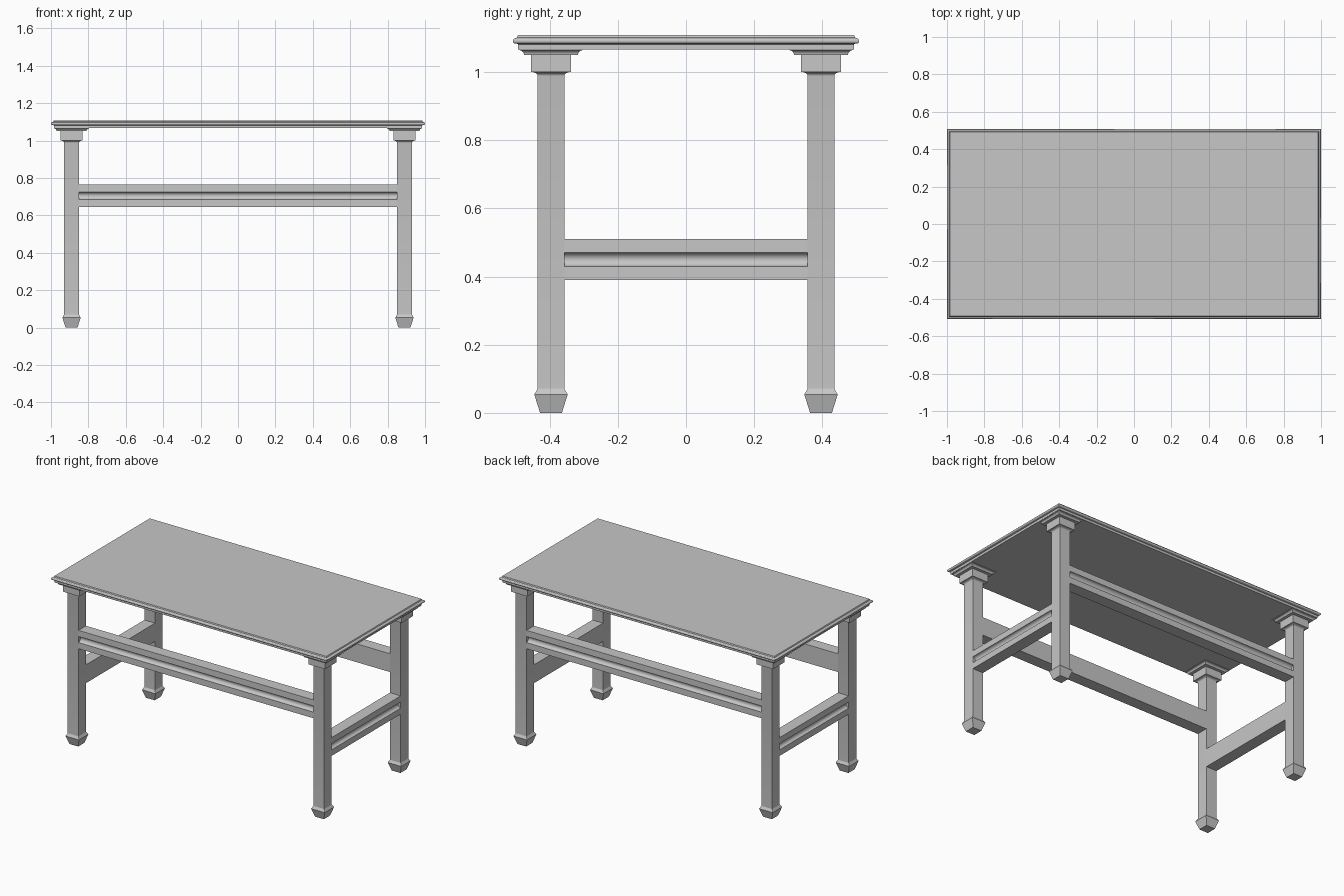
import bpy, bmesh, math

cube = bpy.data.objects.get("Cube")
if cube:
    bpy.data.objects.remove(cube)

grey = bpy.data.materials.new("plain_grey")
grey.use_nodes = True
grey.diffuse_color = (0.57, 0.57, 0.57, 1)
grey.node_tree.nodes["Principled BSDF"].inputs["Base Color"].default_value = grey.diffuse_color


def finish(name, bm):
    bmesh.ops.recalc_face_normals(bm, faces=bm.faces[:])
    mesh = bpy.data.meshes.new(name)
    bm.to_mesh(mesh)
    bm.free()
    mesh.materials.append(grey)
    ob = bpy.data.objects.new(name, mesh)
    bpy.context.collection.objects.link(ob)
    bpy.ops.object.select_all(action='DESELECT')
    ob.select_set(True)
    bpy.context.view_layer.objects.active = ob
    bpy.ops.object.shade_smooth_by_angle(angle=math.radians(30))
    return ob


def loft(name, profile, half_x, half_y, cx=0, cy=0):
    """Stack rectangular rings; profile holds (z, outset from the half sizes)."""
    bm = bmesh.new()
    corners = [(-1, -1), (1, -1), (1, 1), (-1, 1)]
    rings = [[bm.verts.new((cx + sx * (half_x + o), cy + sy * (half_y + o), z))
              for sx, sy in corners] for z, o in profile]
    for a, b in zip(rings, rings[1:]):
        for i in range(4):
            j = (i + 1) % 4
            bm.faces.new((a[i], a[j], b[j], b[i]))
    bm.faces.new(rings[0])
    bm.faces.new(rings[-1])
    return finish(name, bm)


def arc(z, o, rz, ro, start, end, steps=6):
    """Quarter or half round as (z, outset) points."""
    angles = [math.radians(start + (end - start) * i / steps) for i in range(steps + 1)]
    return [(z + rz * math.sin(a), o + ro * math.cos(a)) for a in angles]


LEG_X, LEG_Y, LEG = 0.89, 0.396, 0.039

# Table top with a rounded bead around its edge
bead = arc(1.091, 0.007, 0.008, 0.008, -90, 90, 8)
loft("table_top", [(1.066, 0), (1.081, 0), (1.083, 0.004)] + bead
     + [(1.101, 0.003), (1.108, 0)], 0.985, 0.493)

# Legs: tapered foot, shaft, coved collar block and flared cap
foot = [(0, -0.007), (0.054, 0.01), (0.071, 0)]
collar = arc(0.988, 0.02, 0.012, -0.02, 0, 90) + [(1.05, 0.02)]
cap = [(1.05, 0.038)] + arc(1.05, 0.055, 0.014, -0.015, 0, 90) + [(1.067, 0.055)]
for sx, side in ((1, "left"), (-1, "right")):
    for sy, end in ((-1, "front"), (1, "back")):
        loft(f"{end}_{side}_leg", foot + collar + cap, LEG, LEG, sx * LEG_X, sy * LEG_Y)


def rail(name, length, offset, z, turn):
    """Square rail with a half-round groove along its outer face."""
    groove = [(offset + LEG - d, z + h) for h, d in arc(0, 0, 0.02, 0.02, -90, 90, 12)]
    outer, inner, top, low = offset + LEG, offset - LEG, z + 0.06, z - 0.06
    outline = [(inner, low), (outer, low)] + groove + [(outer, top), (inner, top)]
    bm = bmesh.new()
    face = bm.faces.new([bm.verts.new((-length / 2, -d, h)) for d, h in outline])
    new = bmesh.ops.extrude_face_region(bm, geom=[face])["geom"]
    bmesh.ops.translate(bm, vec=(length, 0, 0),
                        verts=[v for v in new if isinstance(v, bmesh.types.BMVert)])
    ob = finish(name, bm)
    ob.rotation_euler.z = math.radians(turn)


# Long rails sit higher than the side rails
long_len, side_len = 2 * (LEG_X - LEG), 2 * (LEG_Y - LEG)
rail("front_rail", long_len, LEG_Y, 0.705, 0)
rail("back_rail", long_len, LEG_Y, 0.705, 180)
rail("left_side_rail", side_len, LEG_X, 0.45, 90)
rail("right_side_rail", side_len, LEG_X, 0.45, -90)
